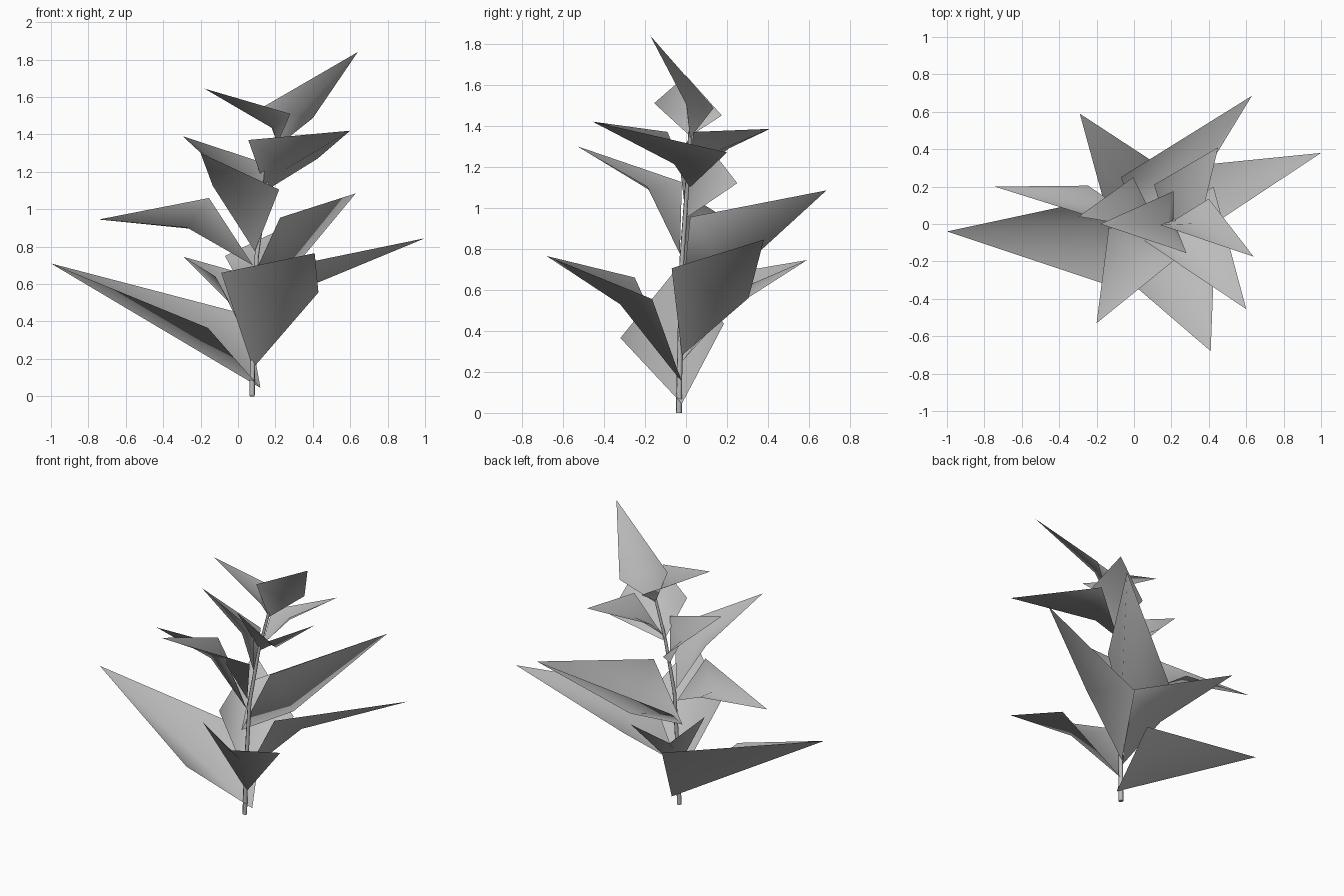
import bpy
import bmesh
from mathutils import Vector

default_cube = bpy.data.objects.get("Cube")
if default_cube:
    bpy.data.objects.remove(default_cube, do_unlink=True)

# One plain grey for the whole plant
grey = bpy.data.materials.new("plant grey")
grey.use_nodes = True
grey.diffuse_color = (0.5, 0.5, 0.5, 1)
shader = next(n for n in grey.node_tree.nodes if n.type == "BSDF_PRINCIPLED")
shader.inputs["Base Color"].default_value = grey.diffuse_color
shader.inputs["Roughness"].default_value = 0.8


def add_object(name, data):
    """Link new data to the scene with the plant material."""
    part = bpy.data.objects.new(name, data)
    bpy.context.collection.objects.link(part)
    data.materials.append(grey)
    return part


def leaf(name, base, side_a, tip, side_b, bend):
    """Folded leaf: a midrib from base to tip, with a wing on each side.

    bend lifts the middle of the midrib towards the line between the wings.
    """
    base, side_a, tip, side_b = map(Vector, (base, side_a, tip, side_b))
    along = tip - base
    centre = (side_a + side_b) / 2
    fraction = (centre - base).dot(along) / along.length_squared
    foot = base + along * fraction
    middle = foot + along * 0.05 + (centre - foot) * bend

    bm = bmesh.new()
    b, a, t, c, m = [bm.verts.new(p) for p in (base, side_a, tip, side_b, middle)]
    for corners in ((b, m, a), (m, t, a), (b, c, m), (m, c, t)):
        bm.faces.new(corners).smooth = True
    bm.normal_update()
    # Keep the upper side of every leaf facing up
    if sum(f.normal.z * f.calc_area() for f in bm.faces) < 0:
        bmesh.ops.reverse_faces(bm, faces=bm.faces[:])
    mesh = bpy.data.meshes.new(name)
    bm.to_mesh(mesh)
    bm.free()
    return add_object(name, mesh)


# Leaning stem that thins towards the top
stem_path = [(.075, -.035, 0), (.08, -.03, .3), (.1, -.02, .75),
             (.15, .005, 1.1), (.215, .02, 1.37)]
curve = bpy.data.curves.new("stem", "CURVE")
curve.dimensions = "3D"
curve.bevel_depth = 0.015
curve.bevel_resolution = 1
curve.use_fill_caps = True
spline = curve.splines.new("POLY")
spline.points.add(len(stem_path) - 1)
for i, (point, place) in enumerate(zip(spline.points, stem_path)):
    point.co = (*place, 1)
    point.radius = 1 - 0.1 * i
spline.use_smooth = True
add_object("stem", curve)

# Lowest whorl of large leaves
leaf("low_right_leaf", (.12, -.02, .045), (-.16, -.32, .365),
     (-1, -.04, .71), (.05, .185, .435), 0)
leaf("low_front_leaf", (.08, -.02, .15), (-.09, -.25, .66),
     (.41, -.68, .765), (.43, -.165, .555), .35)
leaf("low_left_leaf", (.08, -.02, .28), (.32, -.07, .705),
     (1, .38, .845), (.25, .305, .56), .55)
leaf("low_back_leaf", (.075, -.02, .25), (-.12, -.03, .64),
     (-.29, .59, .745), (.245, .24, .595), .25)

# Middle whorl
leaf("middle_back_leaf", (.04, -.02, .55), (.225, .02, .955),
     (.63, .685, 1.085), (-.07, .25, .75), -.4)
leaf("middle_right_leaf", (.08, -.02, .7), (-.155, .015, 1.06),
     (-.745, .2, .945), (-.245, .205, .895), .5)
leaf("middle_front_leaf", (.09, -.03, .775), (-.135, -.02, 1.125),
     (-.2, -.53, 1.3), (.22, -.19, 1.105), .6)

# Upper whorl
leaf("upper_right_leaf", (.12, 0, .95), (-.005, .25, 1.12),
     (-.295, .04, 1.39), (.145, -.035, 1.245), .4)
leaf("upper_front_leaf", (.15, .02, 1.1), (.055, -.09, 1.37),
     (.6, -.455, 1.42), (.425, .2, 1.27), .25)
leaf("upper_back_leaf", (.165, .02, 1.14), (.107, .21, 1.29),
     (.45, .41, 1.385), (.36, .035, 1.37), .4)

# Crown leaves
leaf("crown_right_leaf", (.21, .02, 1.35), (.21, .175, 1.45),
     (-.18, 0, 1.645), (.28, -.155, 1.51), .4)
leaf("crown_left_leaf", (.215, .02, 1.34), (.4, .135, 1.487),
     (.64, -.175, 1.84), (.14, -.005, 1.55), .4)
